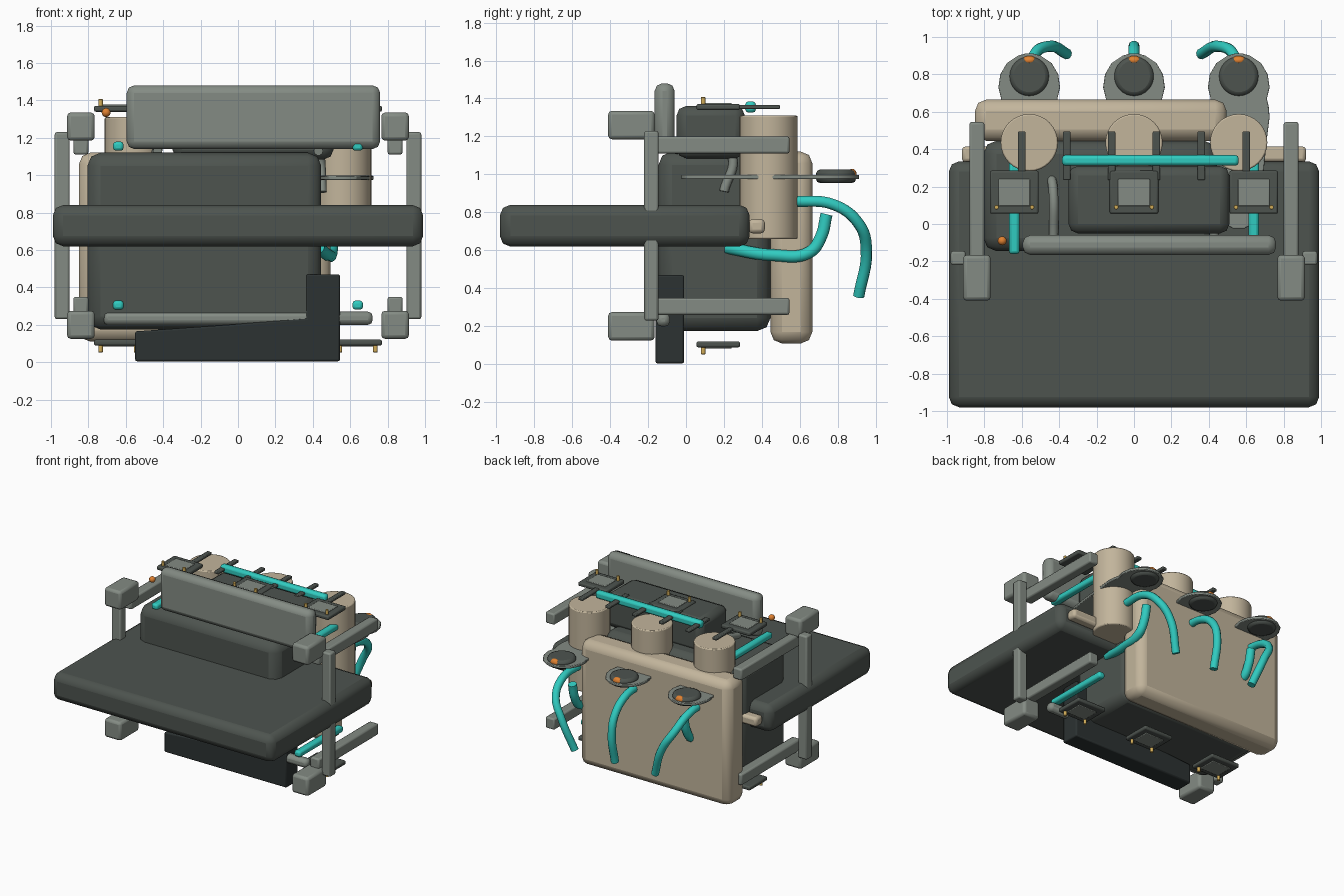
import bpy, bmesh, math
from mathutils import Vector

if "Cube" in bpy.data.objects:
    bpy.data.objects.remove(bpy.data.objects["Cube"])


def mat(name, r, g, b):
    m = bpy.data.materials.new(name)
    m.diffuse_color = (r, g, b, 1)
    m.use_nodes = True
    m.node_tree.nodes["Principled BSDF"].inputs["Base Color"].default_value = m.diffuse_color
    return m


DARK = mat("dark", .075, .088, .078)
BLACK = mat("black", .025, .032, .032)
GREY = mat("grey", .23, .26, .23)
BEIGE = mat("beige", .54, .46, .33)
TEAL = mat("teal", .03, .60, .53)
ORANGE = mat("orange", .75, .22, .03)
GOLD = mat("gold", .65, .42, .1)


def finish(name, bm, m, bevel=0, seg=2, angle=30):
    bmesh.ops.recalc_face_normals(bm, faces=bm.faces)
    me = bpy.data.meshes.new(name)
    bm.to_mesh(me)
    bm.free()
    ob = bpy.data.objects.new(name, me)
    bpy.context.collection.objects.link(ob)
    me.materials.append(m)
    if bevel:
        b = ob.modifiers.new("bevel", 'BEVEL')
        b.width, b.segments, b.limit_method = bevel, seg, 'ANGLE'
    bpy.ops.object.select_all(action='DESELECT')
    ob.select_set(True)
    bpy.context.view_layer.objects.active = ob
    bpy.ops.object.shade_smooth_by_angle(angle=math.radians(angle))
    return ob


def box(name, x, y, z, m, bevel=.012, seg=2):
    bm = bmesh.new()
    bmesh.ops.create_cube(bm, size=1)
    for v in bm.verts:
        v.co = Vector([(a + b) / 2 + c * (b - a) for (a, b), c in zip((x, y, z), v.co)])
    return finish(name, bm, m, bevel, seg, 20)


def cyl(name, x, y, z, r, m, bevel=.008):
    bm = bmesh.new()
    bmesh.ops.create_cone(bm, cap_ends=True, segments=32, radius1=r, radius2=r, depth=z[1] - z[0])
    bmesh.ops.translate(bm, verts=bm.verts, vec=(x, y, sum(z) / 2))
    return finish(name, bm, m, bevel)


def prism(name, pts, vec, m, bevel=.01):
    bm = bmesh.new()
    f = bm.faces.new([bm.verts.new(p) for p in pts])
    g = bmesh.ops.extrude_face_region(bm, geom=[f])
    bmesh.ops.translate(bm, verts=[v for v in g["geom"] if isinstance(v, bmesh.types.BMVert)], vec=vec)
    return finish(name, bm, m, bevel)


def ball(name, loc, r, m, scale=(1, 1, 1)):
    bm = bmesh.new()
    bmesh.ops.create_uvsphere(bm, u_segments=16, v_segments=10, radius=r)
    for v in bm.verts:
        v.co = Vector([c * s + l for c, s, l in zip(v.co, scale, loc)])
    return finish(name, bm, m)


def hose(name, pts, r, m):
    cu = bpy.data.curves.new(name, 'CURVE')
    cu.dimensions, cu.bevel_depth, cu.bevel_resolution = '3D', r, 3
    cu.use_fill_caps, cu.resolution_u = True, 8
    s = cu.splines.new('BEZIER')
    s.bezier_points.add(len(pts) - 1)
    for bp, p in zip(s.bezier_points, pts):
        bp.co = p
        bp.handle_left_type = bp.handle_right_type = 'AUTO'
    ob = bpy.data.objects.new(name, cu)
    bpy.context.collection.objects.link(ob)
    cu.materials.append(m)
    return ob


def span(c, h):
    return (c - h, c + h)


# Main masses
box("table_slab", (-.99, .99), (-.98, .335), (.62, .84), DARK, .055)
box("main_body", (-.805, .445), (-.145, .445), (.175, 1.12), DARK, .07)
box("upper_housing", (-.35, .51), (-.05, .31), (1.085, 1.36), DARK, .05)
box("front_panel", (-.595, .76), (-.165, -.06), (1.14, 1.48), GREY, .04)
box("back_panel", (-.85, .495), (.445, .665), (.11, 1.12), BEIGE, .06)
box("cross_beam", (-.92, .92), (.33, .415), (.69, .765), BEIGE, .02)

# Lower keel plate with a raised right end
keel = [(-.55, .005), (.545, .005), (.545, .47), (.365, .47), (.365, .235), (-.05, .2), (-.55, .165)]
prism("keel", [(x, -.16, z) for x, z in keel], (0, .15, 0), BLACK)
box("lower_front_bar", (-.72, .72), (-.155, -.085), (.2, .27), GREY, .025)

# Side frames
for s, side in ((-1, "left"), (1, "right")):
    box(side + "_post", span(s * .94, .04), (-.22, -.145), (.23, 1.23), GREY)
    for arm, block, level in (((1.11, 1.2), (1.185, 1.335), "upper"), ((.26, .35), (.125, .275), "lower")):
        n = side + "_" + level
        box(n + "_arm", span(s * .84, .04), (-.22, .545), arm, GREY)
        box(n + "_block", span(s * .84, .074), (-.41, -.165), block, GREY, .02)
        zc = 1.155 if level == "upper" else .305
        box(n + "_rail", span(s * .64, .028), (-.16, .4), span(zc, .024), TEAL, .015)
    # side hoses and curved grey pipes
    hose(side + "_side_hose", [(s * .43, .21, .615), (s * .48, .46, .575),
                               (s * .5, .65, .59), (s * .5, .71, .67), (s * .5, .74, .79)], .033, TEAL)
    hose(side + "_grey_pipe", [(s * .43, -.06, 1.13), (s * .43, .15, 1.16),
                               (s * .44, .24, 1.1), (s * .45, .2, .91)], .025, GREY)

# Canisters with tail plates, caps and trailing hoses
tail = [(-.025, .03), (0, .075), (.05, .1), (.25, .13), (.45, .15), (.57, .165), (.63, .16), (.67, .15),
        (.73, .165), (.8, .155), (.86, .12), (.9, .06), (.912, .02)]
for cx, n in ((-.56, "left"), (0, "middle"), (.56, "right")):
    cyl(n + "_canister", cx, .435, (.66, 1.31), .153, BEIGE)
    outline = [(cx + w, y, .975) for y, w in tail] + [(cx - w, y, .975) for y, w in reversed(tail)]
    prism(n + "_tail_plate", outline, (0, 0, .022), GREY, .005)
    cyl(n + "_cap", cx, .79, (.955, 1.025), .105, DARK, .02)
    ball(n + "_cap_light", (cx, .875, 1.0), .04, ORANGE, (1, .6, .75))
    k = 0 if cx == 0 else -math.copysign(1, cx)
    hose(n + "_trailing_hose", [(cx, .56, .86), (cx, .78, .84), (cx + k * .03, .91, .74),
                                (cx + k * .11, .95, .6), (cx + k * .2, .91, .36)], .03, TEAL)

# Square pads above and below
for px, n in ((-.64, "left"), (0, "middle"), (.64, "right")):
    for zc, d, level in ((1.355, 1, "top"), (.105, -1, "bottom")):
        nm = n + "_" + level
        box(nm + "_pad", span(px, .13), (.055, .285), span(zc, .016), DARK, .01)
        box(nm + "_pad_inset", span(px, .085), (.095, .24), span(zc + d * .012, .01), GREY, .005)
        for s in (-1, 1):
            cyl(nm + "_stud", px + s * .095, .09, span(zc + d * .03, .022), .012, GOLD, .003)

# Roof rail and its clips
box("roof_rail", (-.385, .56), (.312, .368), (1.325, 1.385), TEAL, .018)
for i in range(6):
    box("rail_clip", span(-.6 + .24 * i, .02), (.235, .495), (1.345, 1.367), DARK, .006)

# Small signal lamp
ball("signal_lamp", (-.705, -.09, 1.335), .024, ORANGE)
